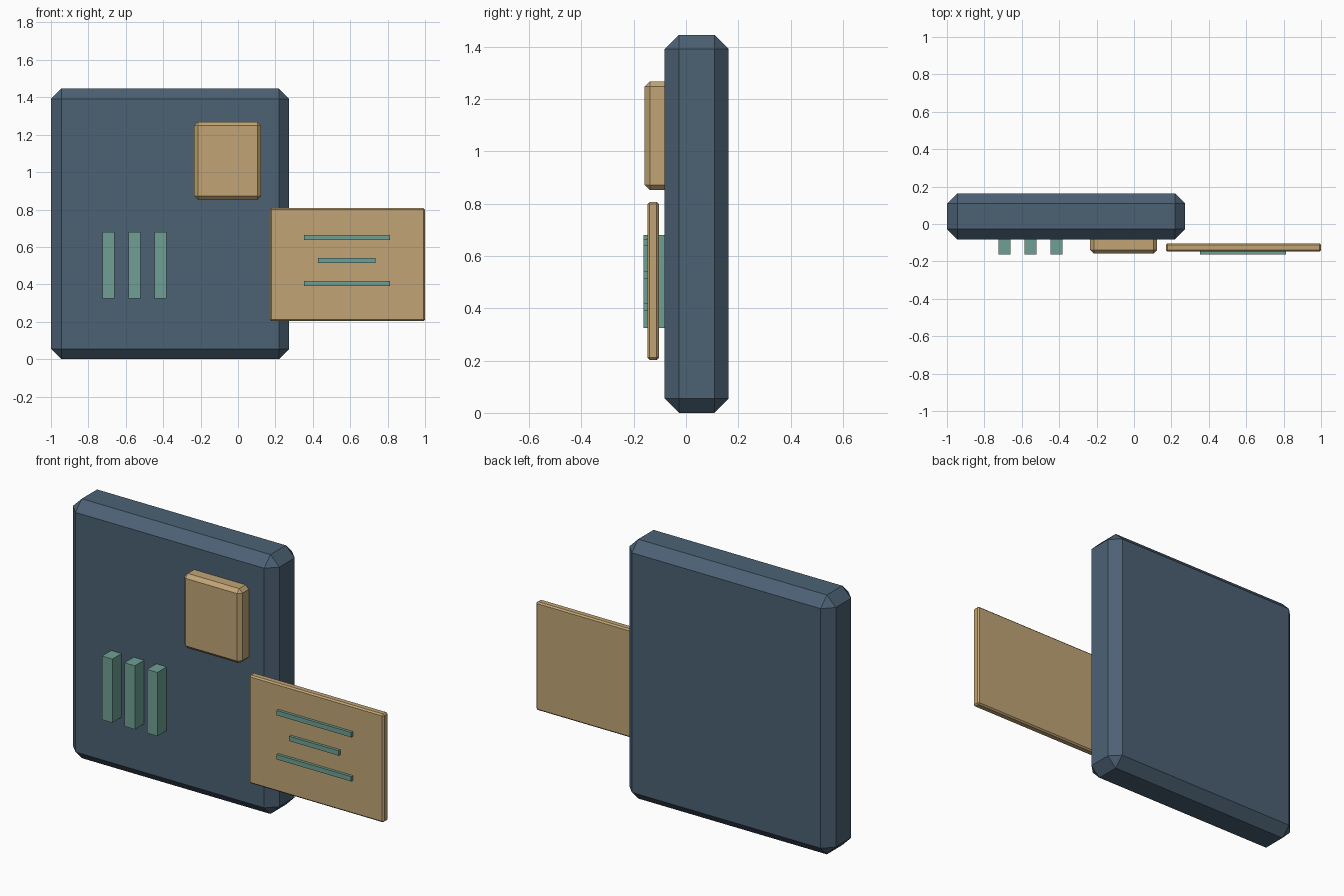
import bpy
import bmesh

if "Cube" in bpy.data.objects:
    bpy.data.objects.remove(bpy.data.objects["Cube"])


def srgb(r, g, b):
    """8-bit display colour to linear RGBA."""
    return tuple((c / 255 / 12.92) if c < 11 else ((c / 255 + 0.055) / 1.055) ** 2.4
                 for c in (r, g, b)) + (1.0,)


def material(name, rgb):
    mat = bpy.data.materials.new(name)
    mat.diffuse_color = srgb(*rgb)
    mat.use_nodes = True
    mat.node_tree.nodes["Principled BSDF"].inputs["Base Color"].default_value = mat.diffuse_color
    return mat


slate = material("slate blue", (76, 97, 116))
tan = material("tan", (193, 165, 117))
teal = material("teal", (110, 160, 148))


def block(name, x, y, z, mat, bevel=0.0):
    """Flat-shaded box spanning the (min, max) ranges, with optional chamfered edges."""
    bm = bmesh.new()
    bmesh.ops.create_cube(bm, size=1.0)
    for v in bm.verts:
        for i, (lo, hi) in enumerate((x, y, z)):
            v.co[i] = lo if v.co[i] < 0 else hi
    if bevel:
        bmesh.ops.bevel(bm, geom=bm.edges[:], offset=bevel, segments=1,
                        profile=0.5, affect='EDGES')
    mesh = bpy.data.meshes.new(name)
    bm.to_mesh(mesh)
    bm.free()
    mesh.materials.append(mat)
    obj = bpy.data.objects.new(name, mesh)
    bpy.context.collection.objects.link(obj)
    return obj


# Main slab with wide chamfers
block("body", (-1.0, 0.274), (-0.082, 0.1635), (0.0, 1.446), slate, 0.055)

# Raised pad on the front
block("front_pad", (-0.234, 0.124), (-0.158, -0.05), (0.852, 1.268), tan, 0.02)

# Vertical ribs on the front
for i in range(3):
    cx = -0.693 + i * 0.139
    block(f"rib_{i + 1}", (cx - 0.032, cx + 0.032), (-0.1635, -0.06),
          (0.325, 0.68), teal)

# Card hanging out to the side
block("card", (0.17, 1.0), (-0.147, -0.104), (0.203, 0.807), tan, 0.008)

# Printed bars on the card
for i, half in enumerate((0.23, 0.153, 0.23)):
    cz = 0.651 - i * 0.123
    block(f"card_bar_{i + 1}", (0.582 - half, 0.582 + half), (-0.1625, -0.14),
          (cz - 0.0135, cz + 0.0135), teal)
